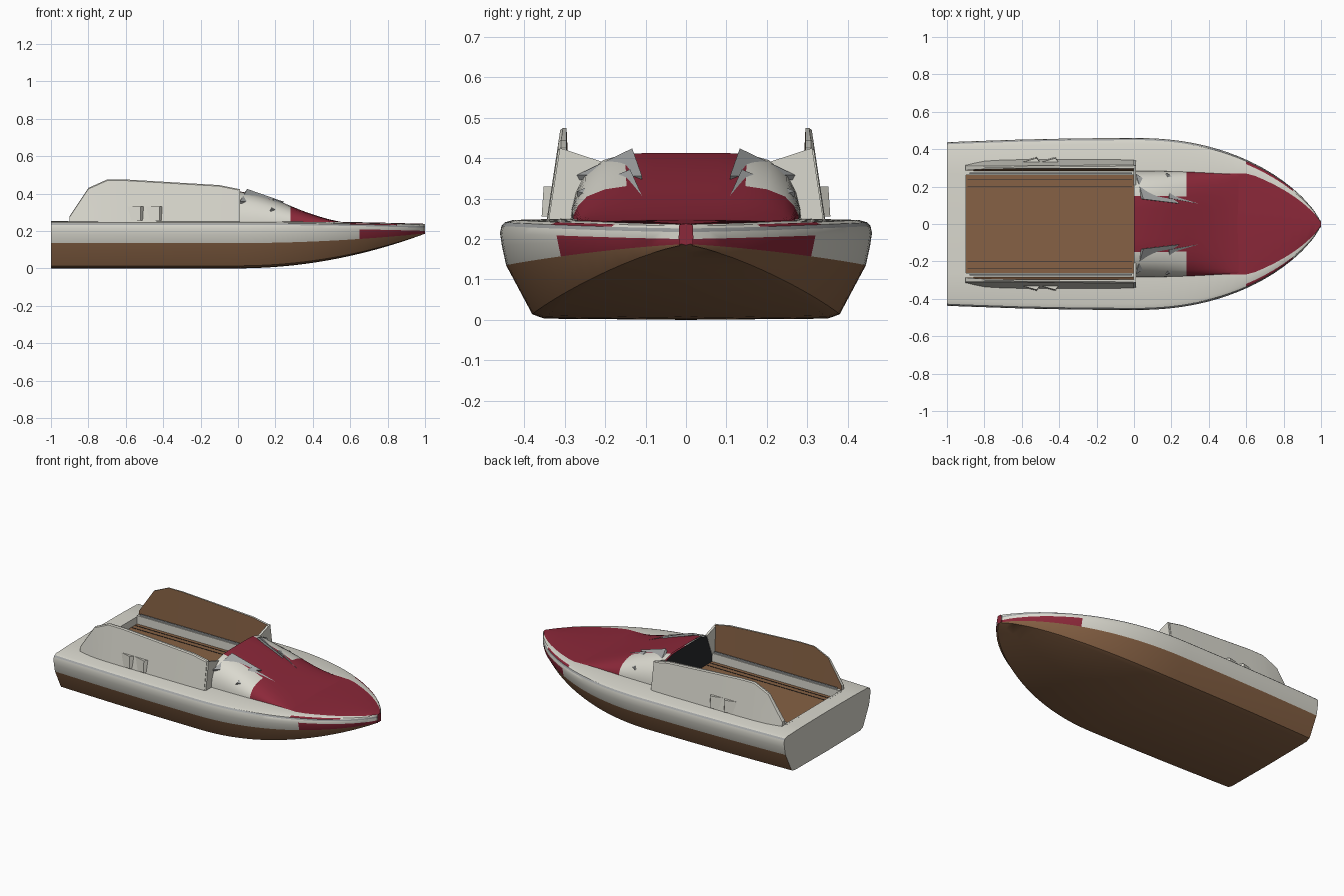
import bpy, bmesh, math

if "Cube" in bpy.data.objects:
    bpy.data.objects.remove(bpy.data.objects["Cube"])


def material(name, r, g, b):
    m = bpy.data.materials.new(name)
    m.use_nodes = True
    m.diffuse_color = (r, g, b, 1)
    m.node_tree.nodes["Principled BSDF"].inputs["Base Color"].default_value = (r, g, b, 1)
    return m


WHITE, RED, BROWN, GREY, DARK = range(5)
MATS = [material("off_white", .70, .69, .62), material("deep_red", .26, .021, .041),
        material("wood_brown", .24, .12, .058), material("steel_grey", .36, .37, .37),
        material("dark_interior", .02, .022, .025)]


def build(name, verts, faces, colours, mirror=True, smooth=0):
    """Make an object, optionally mirrored across the centre plane."""
    me = bpy.data.meshes.new(name)
    me.from_pydata(verts, [], faces)
    for m in MATS:
        me.materials.append(m)
    for p, c in zip(me.polygons, colours):
        p.material_index = c
    bm = bmesh.new()
    bm.from_mesh(me)
    bmesh.ops.recalc_face_normals(bm, faces=bm.faces)
    bm.to_mesh(me)
    bm.free()
    ob = bpy.data.objects.new(name, me)
    bpy.context.collection.objects.link(ob)
    if mirror:
        mod = ob.modifiers.new("mirror", "MIRROR")
        mod.use_axis = (False, True, False)
        mod.merge_threshold = .0005
    if smooth:
        bpy.ops.object.select_all(action="DESELECT")
        ob.select_set(True)
        bpy.context.view_layer.objects.active = ob
        bpy.ops.object.shade_smooth_by_angle(angle=math.radians(smooth))
    return ob


def loft(rows, rule, caps=(None, None)):
    """Skin rows of points; rule(x, band) gives a colour or None for a hole."""
    n = len(rows[0])
    verts = [p for r in rows for p in r]
    faces, cols = [], []
    for i in range(len(rows) - 1):
        x = (rows[i][0][0] + rows[i + 1][0][0]) / 2
        for j in range(n - 1):
            c = rule(x, j)
            if c is not None:
                a = i * n + j
                faces.append((a, a + n, a + n + 1, a + 1))
                cols.append(c)
    for c, start in zip(caps, (0, (len(rows) - 1) * n)):
        if c is not None:
            faces.append(tuple(range(start, start + n)))
            cols.append(c)
    return verts, faces, cols


def slab(name, pts, offset, colour):
    """Extrude a flat outline by an offset vector."""
    n = len(pts)
    verts = list(pts) + [tuple(a + b for a, b in zip(p, offset)) for p in pts]
    faces = [tuple(range(n)), tuple(range(n, 2 * n))]
    faces += [(i, (i + 1) % n, (i + 1) % n + n, i + n) for i in range(n)]
    return build(name, verts, faces, [colour] * len(faces))


def box(name, x0, x1, y0, y1, z0, z1, colour):
    return slab(name, [(x0, y0, z0), (x1, y0, z0), (x1, y1, z0), (x0, y1, z0)],
                (0, 0, z1 - z0), colour)


# Hull and deck
def hull_section(x):
    t = max(x, 0)
    w = max(.46 * (1 - t ** 2.2) ** .74, .018) - .023 * min(x, 0) ** 2
    keel, chine, rim = .185 * t * t, .135 + .052 * t * t, .232 - .015 * t * t
    inner = min(.27, .8 * w)
    half = [(0, keel), (.76 * w, keel + .003), (.826 * w, keel + .1 * (chine - keel)),
            (.967 * w, chine), (.99 * w, (chine + rim) / 2), (w, rim - .017), (.992 * w, rim),
            (.975 * w, rim + .009), (.93 * w, rim + .015), (inner, rim + .019), (0, rim + .021)]
    return [(x, y, z) for y, z in half]


def hull_colour(x, band):
    if band < 3:
        return BROWN
    if band in (3, 4):
        return RED if x > .65 else WHITE
    if band == 6:
        return GREY
    if band == 7 and .62 < x < .86:
        return RED
    if band == 9:
        if x > 0:
            return RED
        return None if x > -.9 else WHITE
    return WHITE


stations = [-1, -.9, -.6, -.3] + [i * .05 for i in range(20)] + [.97, .985, .995, 1]
build("hull", *loft([hull_section(x) for x in stations], hull_colour, (WHITE, RED)), smooth=25)

# Cockpit tub
box("cockpit_floor", -.9, 0, 0, .262, .18, .205, BROWN)
box("cockpit_rail", -.9, 0, .262, .282, .18, .258, WHITE)
box("cockpit_back_edge", -.91, -.897, 0, .28, .18, .252, WHITE)
box("inner_ledge", -.88, -.01, .268, .276, .258, .268, GREY)
for k in range(2):
    box("floor_seam", -.89, -.01, .2 + k * .035, .203 + k * .035, .205, .207, DARK)

# Front cowl, open towards the cockpit
COWL = [(0, 1), (.08, 1), (.15, .985), (.205, .89), (.25, .68), (.273, .4), (.283, .15), (.285, -.05)]


def cowl_section(x):
    h = .166 * (.5 + .5 * math.cos(math.pi * (x / .56) ** 1.05)) * .45 + .166 * (1 - x / .56) * .55
    return [(x, y * (1 - .25 * x * x), .247 + h * z) for y, z in COWL]


def cowl_colour(x, band):
    return RED if band < 2 or x > .27 else WHITE


build("cowl", *loft([cowl_section(i * .04) for i in range(15)], cowl_colour), smooth=40)
opening = [(-.002, y * .97, z - .006) for _, y, z in cowl_section(0)]
opening += [(-.002, .26, .2), (-.002, 0, .2)]
build("cowl_opening", opening, [tuple(range(len(opening)))], [DARK])

# Side walls: white outside, wood inside
TOPS = [(-.9, .28, .03), (-.85, .355, .018), (-.8, .43, .008), (-.7, .475, .002), (-.6, .475, 0),
        (-.35, .46, 0), (-.1, .445, 0), (0, .425, .002)]


def wall_section(x, top, taper):
    def outer(z):
        return .344 - .15 * (z - .25) - taper
    return [(x, .284, .24), (x, outer(.24), .24), (x, outer(top - .006), top - .006),
            (x, outer(top) - .006, top), (x, .296 - taper * .3, top), (x, .284, .24)]


build("side_wall", *loft([wall_section(*t) for t in TOPS],
                         lambda x, b: BROWN if b == 4 else WHITE, (WHITE, WHITE)), smooth=20)

# Panel closing the wall against the cowl
slab("wall_front_panel", [(-.004, .34, .245), (-.004, .312, .425), (-.004, .205, .39),
                          (-.004, .26, .245)], (.014, 0, 0), WHITE)

# Small wedge vents on the wall sides
for x in (-.6, -.5):
    slab("side_vent", [(x, .33, .33), (x + .08, .352, .33), (x + .1, .325, .33)],
         (0, .005, -.075), WHITE)

# Swept fins over the cowl
slab("front_fin", [(.18, .27, .318), (.19, .138, .372), (.43, .093, .272)], (-.01, 0, -.012), GREY)
slab("rear_fin", [(.01, .27, .358), (.05, .133, .424), (.245, .109, .356)], (-.01, 0, -.012), GREY)
